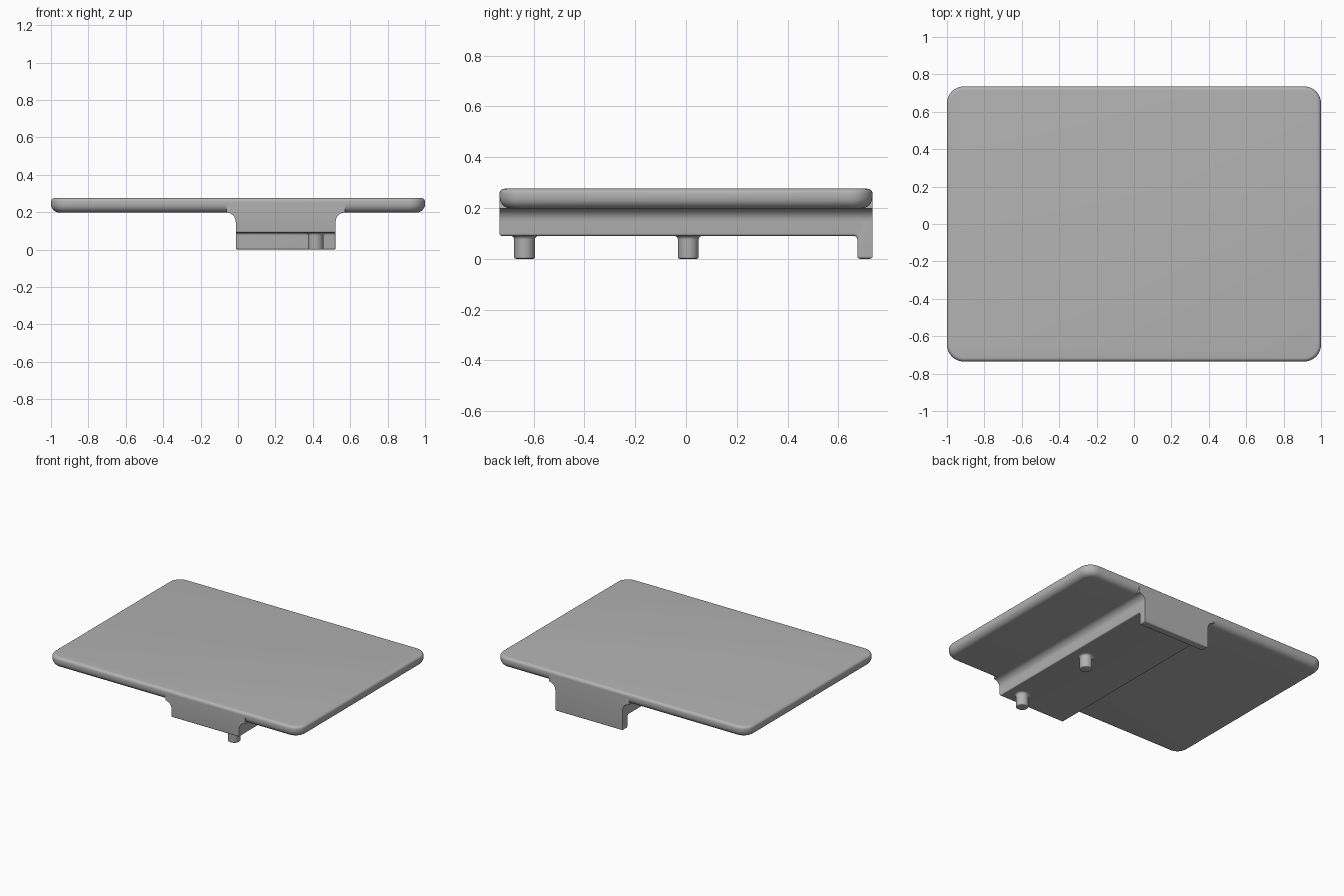
import bpy, bmesh
from math import sin, cos, pi
from mathutils import Vector

cube = bpy.data.objects.get("Cube")
if cube:
    bpy.data.objects.remove(cube)

grey = bpy.data.materials.new("plain_grey")
grey.use_nodes = True
COLOUR = (0.45, 0.45, 0.45, 1)
grey.diffuse_color = COLOUR
grey.node_tree.nodes["Principled BSDF"].inputs["Base Color"].default_value = COLOUR

HALF_X, HALF_Y = 1.0, 0.735
PLATE_BOTTOM, PLATE_TOP = 0.198, 0.276
RIB_LEFT, RIB_RIGHT = 0.522, -0.012
RIB_BOTTOM, RIB_TOP = 0.09, 0.245


def finish(name, bm):
    bmesh.ops.recalc_face_normals(bm, faces=bm.faces)
    mesh = bpy.data.meshes.new(name)
    bm.to_mesh(mesh)
    bm.free()
    mesh.materials.append(grey)
    obj = bpy.data.objects.new(name, mesh)
    bpy.context.collection.objects.link(obj)
    bpy.ops.object.select_all(action='DESELECT')
    obj.select_set(True)
    bpy.context.view_layer.objects.active = obj
    bpy.ops.object.shade_smooth_by_angle(angle=0.6)
    return obj


def arc(cx, cy, r, start, end, steps=6):
    angles = [start + (end - start) * i / steps for i in range(steps + 1)]
    return [(cx + r * cos(a), cy + r * sin(a)) for a in angles]


def loft(name, rings):
    """Skin a stack of rings and cap both ends."""
    bm = bmesh.new()
    loops = [[bm.verts.new(p) for p in ring] for ring in rings]
    for low, high in zip(loops, loops[1:]):
        for i in range(len(low)):
            j = (i + 1) % len(low)
            bm.faces.new((low[i], low[j], high[j], high[i]))
    bm.faces.new(loops[0])
    bm.faces.new(loops[-1])
    return finish(name, bm)


def rounded_rectangle(inset, z, radius=0.09):
    r = radius - inset
    points = []
    for k, (sx, sy) in enumerate(((1, 1), (-1, 1), (-1, -1), (1, -1))):
        points += arc(sx * (HALF_X - radius), sy * (HALF_Y - radius), r,
                      k * pi / 2, (k + 1) * pi / 2, 10)
    return [(x, y, z) for x, y in points]


# Flat top plate with a soft lower edge and a tighter upper edge
LOW, HIGH = 0.045, 0.02
section = arc(LOW, PLATE_BOTTOM + LOW, LOW, -pi / 2, -pi)
section += arc(HIGH, PLATE_TOP - HIGH, HIGH, pi, pi / 2)
loft("top_plate", [rounded_rectangle(inset, z) for inset, z in section])

# Rib under the plate with the rear lip, one side profile drawn across x
LIP_Y, CORNER, EDGE = 0.675, 0.014, 0.01
profile = [(-HALF_Y, RIB_TOP), (-HALF_Y, RIB_BOTTOM)]
profile += arc(LIP_Y - CORNER, RIB_BOTTOM - CORNER, CORNER, pi / 2, 0, 5)
profile += [(LIP_Y, 0), (HALF_Y, 0), (HALF_Y, RIB_TOP)]
bm = bmesh.new()
face = bm.faces.new([bm.verts.new((RIB_RIGHT, y, z)) for y, z in profile])
side = bmesh.ops.extrude_face_region(bm, geom=[face])
moved = [v for v in side["geom"] if isinstance(v, bmesh.types.BMVert)]
bmesh.ops.translate(bm, verts=moved, vec=(RIB_LEFT - RIB_RIGHT, 0, 0))
bmesh.ops.recalc_face_normals(bm, faces=bm.faces)
rim = []
for e in bm.edges:
    a, b = (v.co for v in e.verts)
    across = abs(a.x - b.x) > 0.1
    inner_corner = across and a.z > 0.01 and a.y > 0
    if max(a.z, b.z) < RIB_BOTTOM + 0.001 and not inner_corner:
        rim.append(e)
bmesh.ops.bevel(bm, geom=rim, offset=EDGE, segments=4, profile=0.5,
                affect='EDGES', clamp_overlap=True)
finish("rib_with_rear_lip", bm)

# Concave fillets where the rib meets the plate
FILLET = 0.05
for name, x, s in (("left_fillet", RIB_LEFT, 1), ("right_fillet", RIB_RIGHT, -1)):
    curve = arc(FILLET, PLATE_BOTTOM - FILLET, FILLET, pi, pi / 2, 8)
    curve += [(FILLET, RIB_TOP), (0, RIB_TOP)]
    loft(name, [[(x + s * u, y, z) for u, z in curve] for y in (-HALF_Y, HALF_Y)])

# Two round locating pegs, flared into the rib
PEG_X, PEG_R, FLARE, ROUND = 0.415, 0.041, 0.014, 0.007
peg = arc(PEG_R - ROUND, ROUND, ROUND, -pi / 2, 0, 4)
peg += arc(PEG_R + FLARE, RIB_BOTTOM - FLARE, FLARE, pi, pi / 2, 5)
for name, y in (("front_peg", -0.636), ("middle_peg", 0.009)):
    loft(name, [[(PEG_X + r * cos(k * pi / 16), y + r * sin(k * pi / 16), z)
                 for k in range(32)] for r, z in peg])
